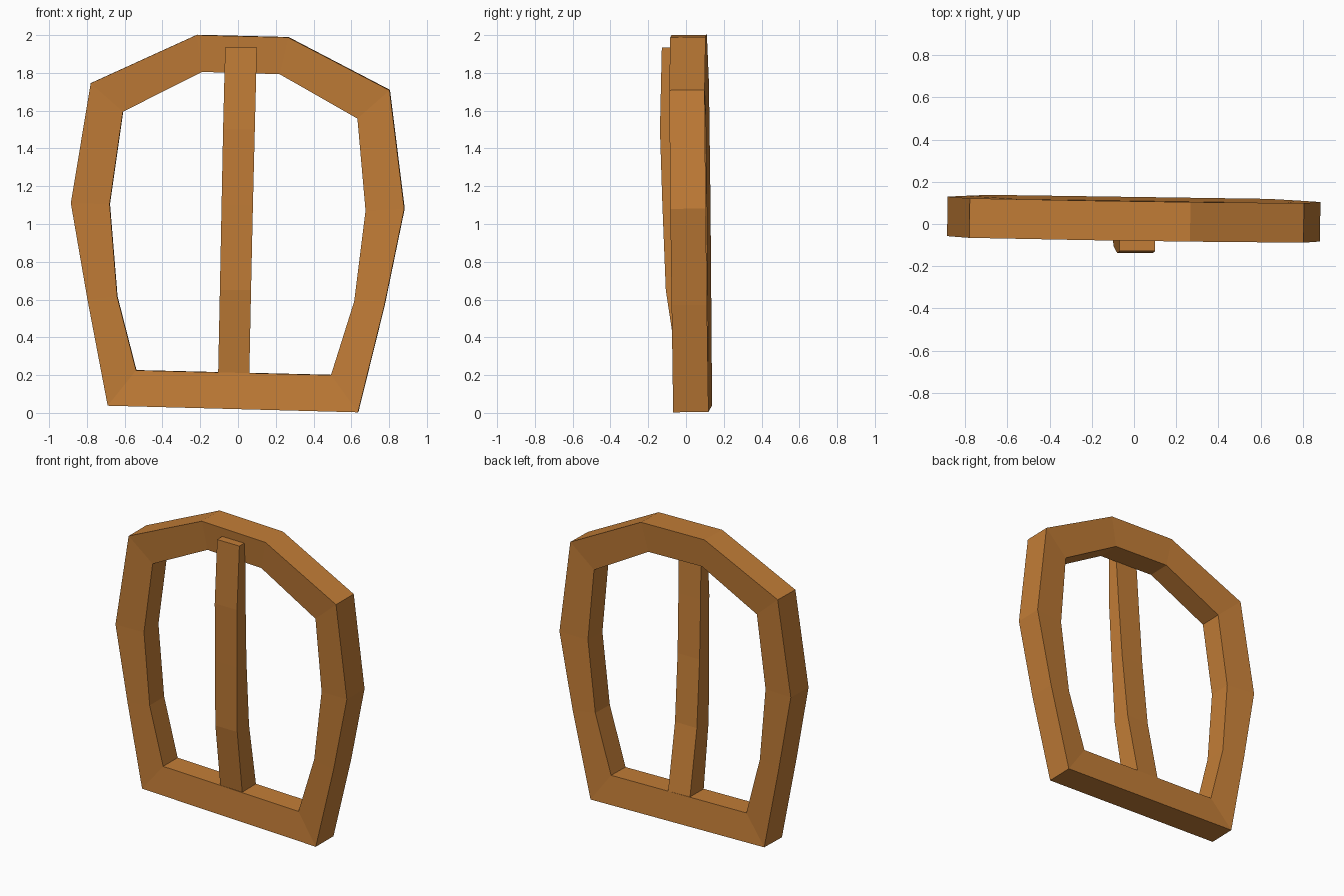
import bpy, bmesh
from mathutils import Vector

if "Cube" in bpy.data.objects:
    bpy.data.objects.remove(bpy.data.objects["Cube"])

mat = bpy.data.materials.new("warm tan brown")
mat.diffuse_color = (0.54, 0.205, 0.038, 1)
mat.use_nodes = True
mat.node_tree.nodes["Principled BSDF"].inputs["Base Color"].default_value = mat.diffuse_color


def loft(name, rings, closed):
    """Skin a list of four-point cross-sections, closed in a loop or capped."""
    bm = bmesh.new()
    vs = [[bm.verts.new(p) for p in r] for r in rings]
    n = len(vs)
    for i in range(n if closed else n - 1):
        a, b = vs[i], vs[(i + 1) % n]
        for j in range(4):
            k = (j + 1) % 4
            bm.faces.new((a[j], a[k], b[k], b[j]))
    if not closed:
        bm.faces.new(vs[0])
        bm.faces.new(vs[-1])
    bmesh.ops.recalc_face_normals(bm, faces=bm.faces)
    mesh = bpy.data.meshes.new(name)
    bm.to_mesh(mesh)
    bm.free()
    mesh.materials.append(mat)
    ob = bpy.data.objects.new(name, mesh)
    bpy.context.collection.objects.link(ob)
    return ob


# Buckle frame: outer and inner outline (x, z), slightly tilted
outer = [(-.69, .038), (.635, .003), (.775, .57), (.88, 1.08), (.802, 1.708),
         (.265, 1.988), (-.22, 2.0), (-.78, 1.745), (-.885, 1.11), (-.797, .6)]
inner = [(-.54, .225), (.492, .2), (.615, .59), (.675, 1.07), (.632, 1.558),
         (.22, 1.793), (-.19, 1.805), (-.61, 1.594), (-.68, 1.105), (-.64, .615)]
axis = Vector((.0147, 1, .0105))


def on_frame(p, depth):
    x, z = p
    return Vector((x, -.0587 - .0147 * x - .0105 * z, z)) + axis * depth


frame_rings = [(on_frame(o, 0), on_frame(o, .187), on_frame(i, .17), on_frame(i, .017))
               for o, i in zip(outer, inner)]
loft("buckle_frame", frame_rings, True)

# Prong: z, left x, right x, front y, back y; bends forward over the top bar
stations = [(.10, -.107, .058, -.03, .105), (.21, -.105, .06, -.04, .108),
            (.65, -.096, .069, -.107, .02), (1.1, -.087, .079, -.125, -.022),
            (1.5, -.079, .089, -.138, -.045), (1.935, -.068, .10, -.128, -.065)]
prong_rings = [((l, f, z), (r, f, z), (r, b, z), (l, b, z)) for z, l, r, f, b in stations]
loft("prong", prong_rings, False)
